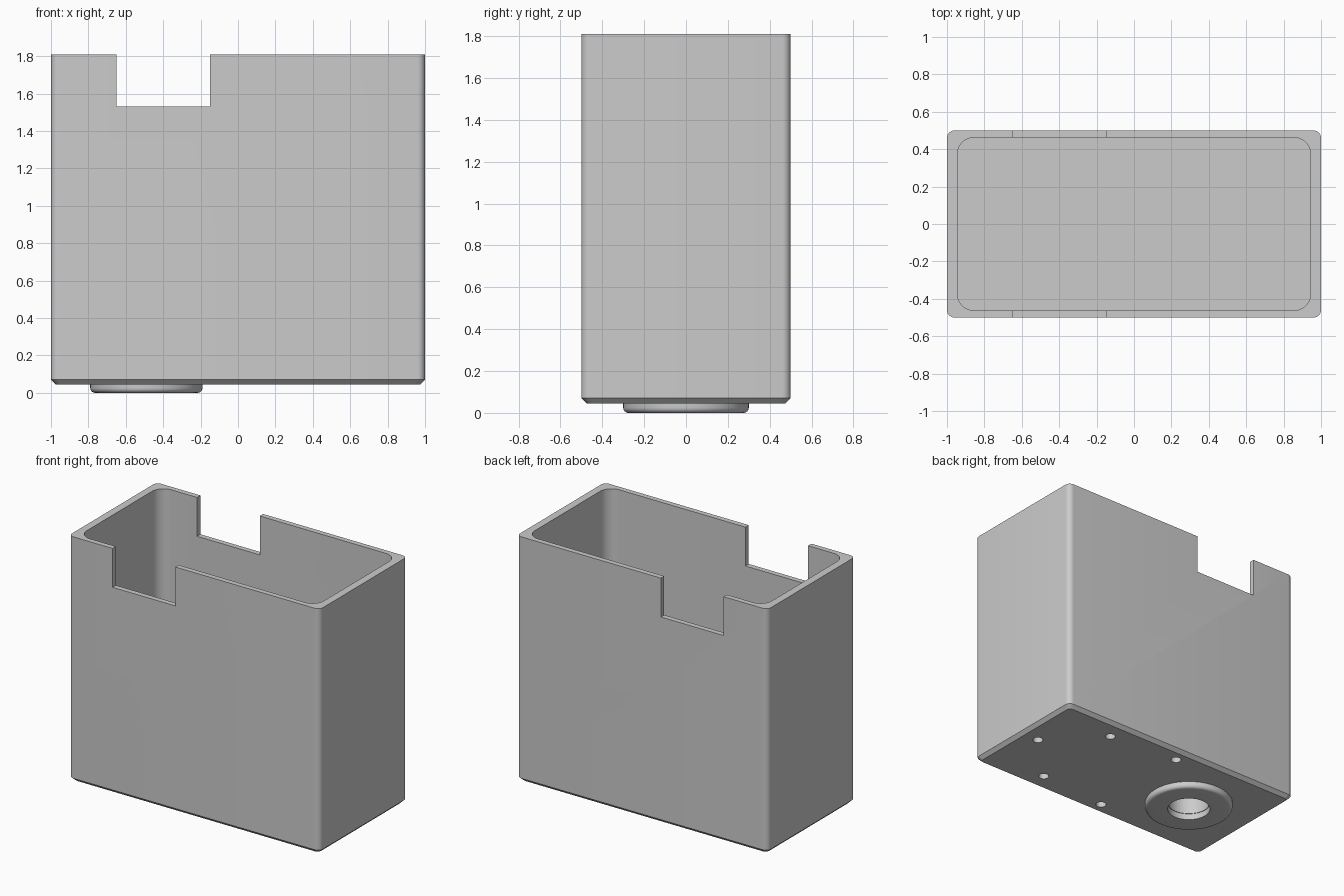
import bpy, bmesh, math
from mathutils import Matrix

cube = bpy.data.objects.get("Cube")
if cube:
    bpy.data.objects.remove(cube, do_unlink=True)

grey = bpy.data.materials.new("light grey")
grey.use_nodes = True
grey.diffuse_color = (0.6, 0.6, 0.6, 1)
grey.node_tree.nodes["Principled BSDF"].inputs["Base Color"].default_value = (0.6, 0.6, 0.6, 1)


def make_object(name, bm):
    bmesh.ops.recalc_face_normals(bm, faces=bm.faces)
    mesh = bpy.data.meshes.new(name)
    bm.to_mesh(mesh)
    bm.free()
    mesh.materials.append(grey)
    obj = bpy.data.objects.new(name, mesh)
    bpy.context.collection.objects.link(obj)
    return obj


def activate(obj):
    bpy.ops.object.select_all(action="DESELECT")
    obj.select_set(True)
    bpy.context.view_layer.objects.active = obj


def rounded_rect(hx, hy, r, steps=8):
    points = []
    for q, (sx, sy) in enumerate([(1, 1), (-1, 1), (-1, -1), (1, -1)]):
        for i in range(steps + 1):
            a = math.radians(90) * (q + i / steps)
            points.append((sx * (hx - r) + r * math.cos(a), sy * (hy - r) + r * math.sin(a)))
    return points


def bridge(bm, a, b):
    n = len(a)
    for i in range(n):
        j = (i + 1) % n
        bm.faces.new((a[i], a[j], b[j], b[i]))


# Open box: chamfered foot, outer wall, rim, inner wall, floor
WALL_TOP, BASE, FLOOR = 1.81, 0.045, 0.25
sections = [(0.975, 0.475, 0.03, BASE), (1, 0.5, 0.04, 0.07), (1, 0.5, 0.04, WALL_TOP),
            (0.945, 0.462, 0.09, WALL_TOP), (0.945, 0.462, 0.09, FLOOR)]
bm = bmesh.new()
loops = [[bm.verts.new((x, y, z)) for x, y in rounded_rect(hx, hy, r)] for hx, hy, r, z in sections]
for lower, upper in zip(loops, loops[1:]):
    bridge(bm, lower, upper)
bm.faces.new(loops[0])
bm.faces.new(loops[-1])
box = make_object("box_shell", bm)

# Cutter: rim notches, collar bore and blind screw holes
COLLAR_X, BORE = -0.49, 0.145
bm = bmesh.new()
notch = Matrix.Translation((-0.4, 0, 1.78)) @ Matrix.Diagonal((0.5, 1.4, 0.5, 1))
bmesh.ops.create_cube(bm, size=1, matrix=notch)
holes = [(COLLAR_X, 0, BORE - 0.004, 0.2), (0.86, 0, 0.035, 0.17)]
holes += [(x, s * y, 0.035, 0.17) for x, y in [(0.51, 0.355), (-0.04, 0.4)] for s in (1, -1)]
for x, y, r, top in holes:
    bmesh.ops.create_cone(bm, cap_ends=True, segments=48 if r > 0.1 else 24, radius1=r, radius2=r,
                          depth=top + 0.1, matrix=Matrix.Translation((x, y, (top - 0.1) / 2)))
cutter = make_object("cutter", bm)
cutter.hide_render = True
mod = box.modifiers.new("cuts", "BOOLEAN")
mod.operation = "DIFFERENCE"
mod.solver = "EXACT"
mod.object = cutter
activate(box)
bpy.ops.object.modifier_apply(modifier=mod.name)
bpy.data.objects.remove(cutter, do_unlink=True)

# Round collar under the base, turned from a profile with a rounded lower edge
R, FILLET = 0.3, 0.025
profile = [(BORE, BASE + 0.005), (BORE, 0)]
for i in range(7):
    a = math.radians(15 * i)
    profile.append((R - FILLET + FILLET * math.sin(a), FILLET - FILLET * math.cos(a)))
profile.append((R, BASE + 0.005))
bm = bmesh.new()
SEG = 64
rings = []
for r, z in profile:
    angles = [math.tau * i / SEG for i in range(SEG)]
    rings.append([bm.verts.new((COLLAR_X + r * math.cos(a), r * math.sin(a), z)) for a in angles])
for a, b in zip(rings, rings[1:] + rings[:1]):
    bridge(bm, a, b)
collar = make_object("base_collar", bm)

for obj in (box, collar):
    activate(obj)
    bpy.ops.object.shade_smooth_by_angle(angle=math.radians(30))
